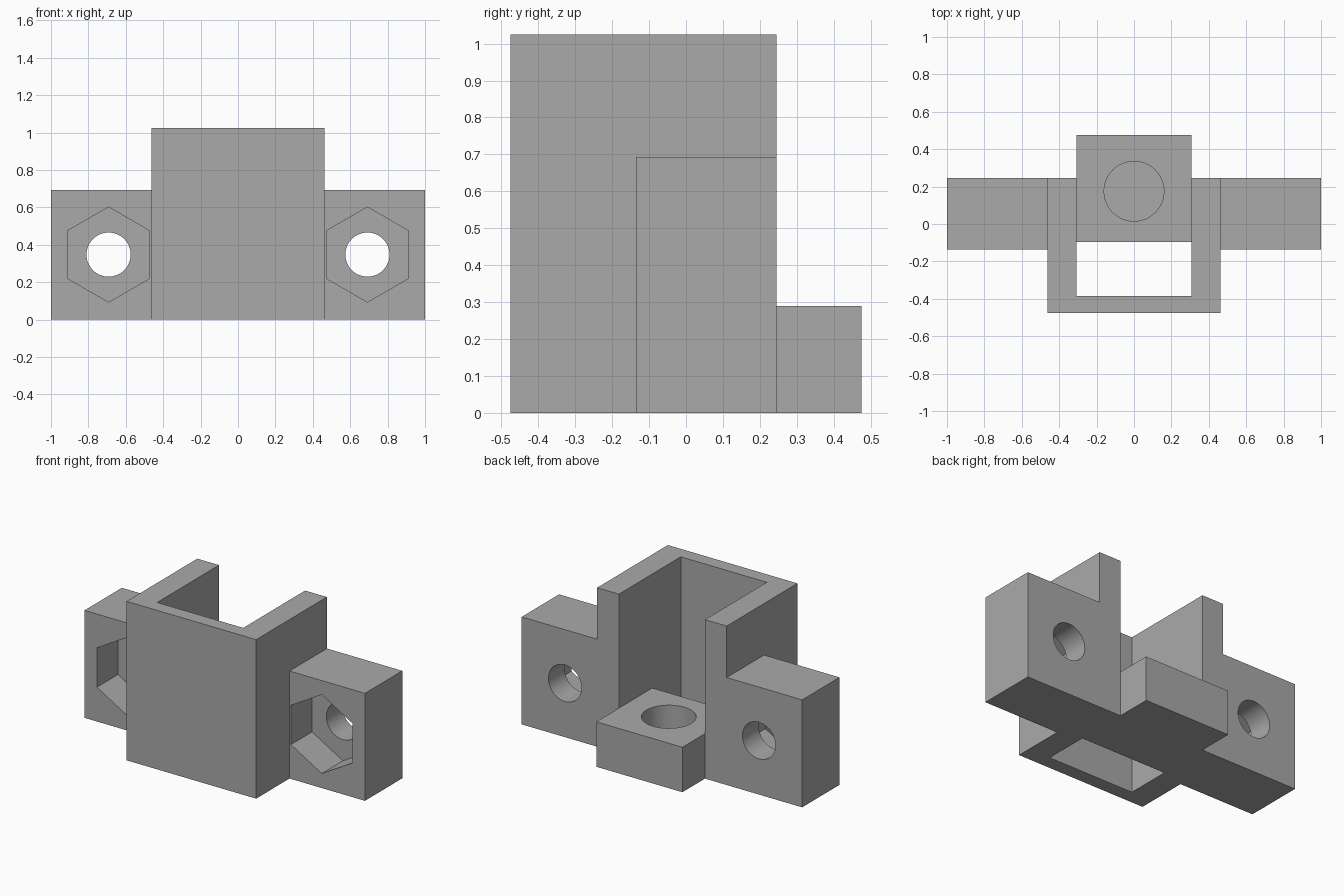
import bpy, bmesh, math
from mathutils import Matrix, Vector

cube = bpy.data.objects.get("Cube")
if cube:
    bpy.data.objects.remove(cube, do_unlink=True)

# One grey plastic for the whole bracket
grey = bpy.data.materials.new("grey plastic")
grey.use_nodes = True
colour = (0.4, 0.4, 0.4, 1)
grey.diffuse_color = colour
grey.node_tree.nodes["Principled BSDF"].inputs["Base Color"].default_value = colour


def finish(name, bm):
    bmesh.ops.recalc_face_normals(bm, faces=bm.faces)
    mesh = bpy.data.meshes.new(name)
    bm.to_mesh(mesh)
    bm.free()
    mesh.materials.append(grey)
    obj = bpy.data.objects.new(name, mesh)
    bpy.context.collection.objects.link(obj)
    return obj


def prism(name, outline, height):
    """Extrude a plan outline upwards from the ground."""
    bm = bmesh.new()
    face = bm.faces.new([bm.verts.new((x, y, 0)) for x, y in outline])
    top = bmesh.ops.extrude_face_region(bm, geom=[face])["geom"]
    verts = [v for v in top if isinstance(v, bmesh.types.BMVert)]
    bmesh.ops.translate(bm, verts=verts, vec=(0, 0, height))
    return finish(name, bm)


def block(name, x0, x1, y0, y1, height):
    return prism(name, [(x0, y0), (x1, y0), (x1, y1), (x0, y1)], height)


def bore(name, radius, sides, start, end):
    """Round or hexagonal cutter running between two points."""
    start, end = Vector(start), Vector(end)
    axis = end - start
    bm = bmesh.new()
    spin = Matrix.Rotation(math.pi / 2, 4, "X") if abs(axis.y) > abs(axis.z) else Matrix()
    bmesh.ops.create_cone(bm, cap_ends=True, segments=sides, radius1=radius, radius2=radius,
                          depth=axis.length, matrix=Matrix.Translation((start + end) / 2) @ spin)
    return finish(name, bm)


def combine(target, tool, operation):
    tool.hide_render = True
    mod = target.modifiers.new(operation.lower(), "BOOLEAN")
    mod.operation, mod.object, mod.solver = operation, tool, "EXACT"
    bpy.context.view_layer.objects.active = target
    bpy.ops.object.modifier_apply(modifier=mod.name)
    bpy.data.objects.remove(tool, do_unlink=True)


# U-shaped housing, open at the back
FRONT, BACK, OUT, IN, INNER_FRONT = -0.475, 0.245, 0.462, 0.307, -0.385
bracket = prism("bracket", [(-OUT, FRONT), (OUT, FRONT), (OUT, BACK), (IN, BACK),
                            (IN, INNER_FRONT), (-IN, INNER_FRONT), (-IN, BACK), (-OUT, BACK)], 1.025)

# Mounting ears and the low tongue between the walls
for side in (-1, 1):
    x0, x1 = sorted((side * 0.4, side * 1.0))
    combine(bracket, block("ear", x0, x1, -0.135, BACK, 0.693), "UNION")
combine(bracket, block("tongue", -IN, IN, -0.095, 0.475, 0.29), "UNION")

# Screw holes with hexagonal nut pockets, opening forwards
EAR_X, EAR_Z = 0.692, 0.348
for side in (-1, 1):
    x = side * EAR_X
    combine(bracket, bore("screw_hole", 0.118, 48, (x, -0.3, EAR_Z), (x, 0.4, EAR_Z)), "DIFFERENCE")
    combine(bracket, bore("nut_pocket", 0.254, 6, (x, -0.3, EAR_Z), (x, 0.08, EAR_Z)), "DIFFERENCE")

# Blind round socket in the tongue
combine(bracket, bore("socket", 0.16, 48, (0, 0.175, 0.07), (0, 0.175, 0.5)), "DIFFERENCE")

# Merge flat faces and keep only the bores smooth
bm = bmesh.new()
bm.from_mesh(bracket.data)
bmesh.ops.remove_doubles(bm, verts=bm.verts, dist=0.0005)
bmesh.ops.dissolve_limit(bm, angle_limit=math.radians(1), verts=bm.verts, edges=bm.edges)
bm.to_mesh(bracket.data)
bm.free()
bpy.ops.object.select_all(action="DESELECT")
bracket.select_set(True)
bpy.context.view_layer.objects.active = bracket
bpy.ops.object.shade_smooth_by_angle(angle=math.radians(30))
